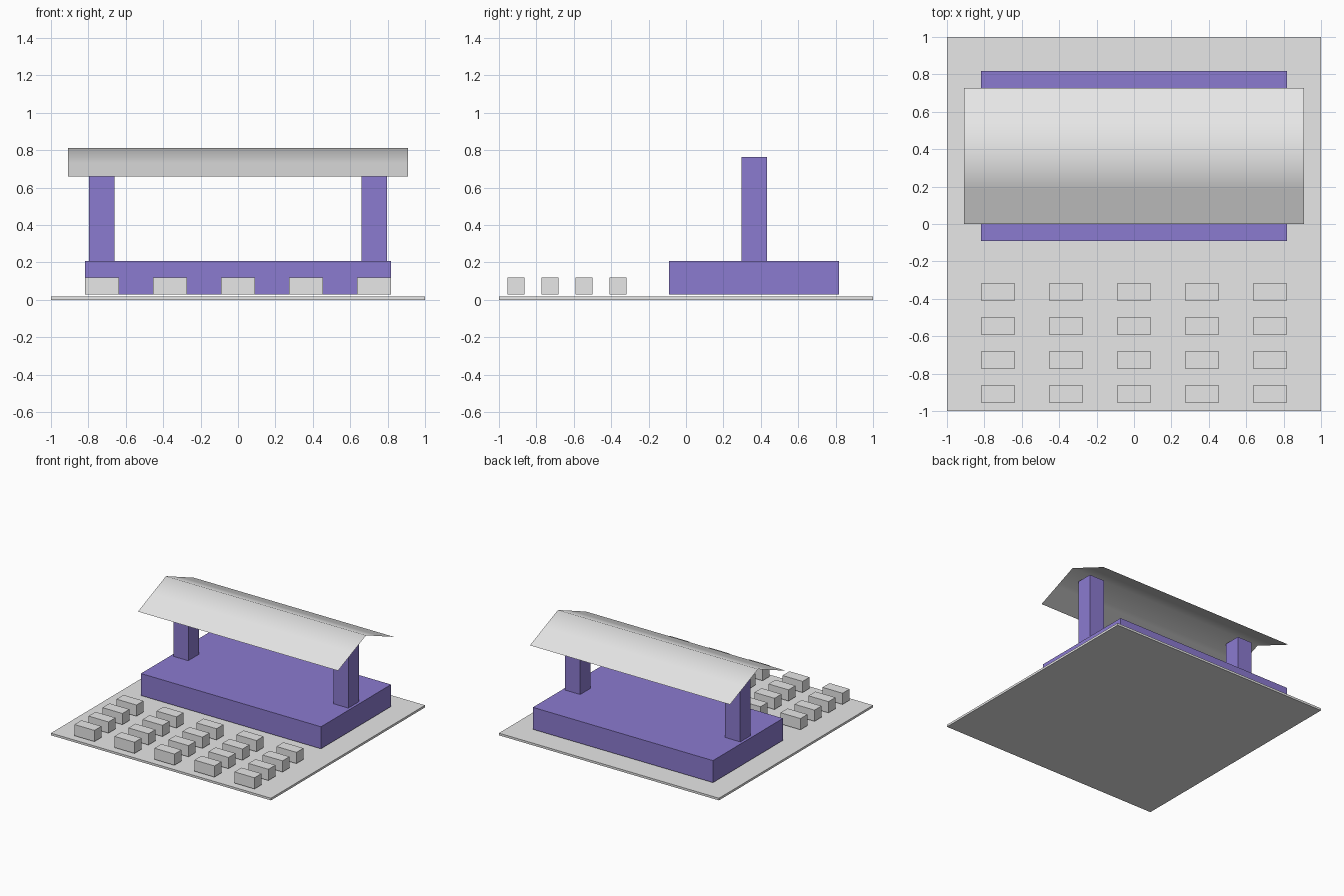
import bpy

if "Cube" in bpy.data.objects:
    bpy.data.objects.remove(bpy.data.objects["Cube"])

U = 2 / 11  # layout module


def material(name, color):
    m = bpy.data.materials.new(name)
    m.diffuse_color = (*color, 1)
    m.use_nodes = True
    m.node_tree.nodes["Principled BSDF"].inputs["Base Color"].default_value = m.diffuse_color
    return m


GREY = material("light grey", (0.8, 0.8, 0.8))
PURPLE = material("purple", (0.26, 0.196, 0.63))


def box(name, x, y, z0, sx, sy, z1, mat):
    bpy.ops.mesh.primitive_cube_add(size=1, location=(x, y, (z0 + z1) / 2))
    ob = bpy.context.object
    ob.name = name
    ob.scale = (sx, sy, z1 - z0)
    bpy.ops.object.transform_apply(location=False, rotation=False, scale=True)
    ob.data.materials.append(mat)
    return ob


# ground plate and raised stage
box("ground_plate", 0, 0, 0, 2, 2, 0.018, GREY)
box("stage", 0, 2 * U, 0.028, 9 * U, 5 * U, 0.209, PURPLE)

# two roof pillars
for side, s in (("left", -1), ("right", 1)):
    box(f"{side}_pillar", s * 4 * U, 2 * U, 0.209, 0.75 * U, 0.75 * U, 0.765, PURPLE)

# audience benches, five columns by four rows
for row in range(4):
    for col in range(5):
        box(f"bench_{row}_{col}", (col - 2) * 2 * U, -(2 + row) * U,
            0.028, U, U / 2, 0.12, GREY)

# thin gabled canopy: straight slopes, softly shaded ridge
verts, faces = [], []
for i in range(5):
    y = i * U
    z = 0.811 - 0.152 * abs(i - 2) / 2
    verts += [(-5 * U, y, z), (5 * U, y, z)]
    if i < 4:
        a = 2 * i
        faces.append((a, a + 1, a + 3, a + 2))
mesh = bpy.data.meshes.new("canopy_roof")
mesh.from_pydata(verts, [], faces)
mesh.polygons.foreach_set("use_smooth", [True] * len(faces))
mesh.materials.append(GREY)
mesh.update()
bpy.context.collection.objects.link(bpy.data.objects.new("canopy_roof", mesh))
